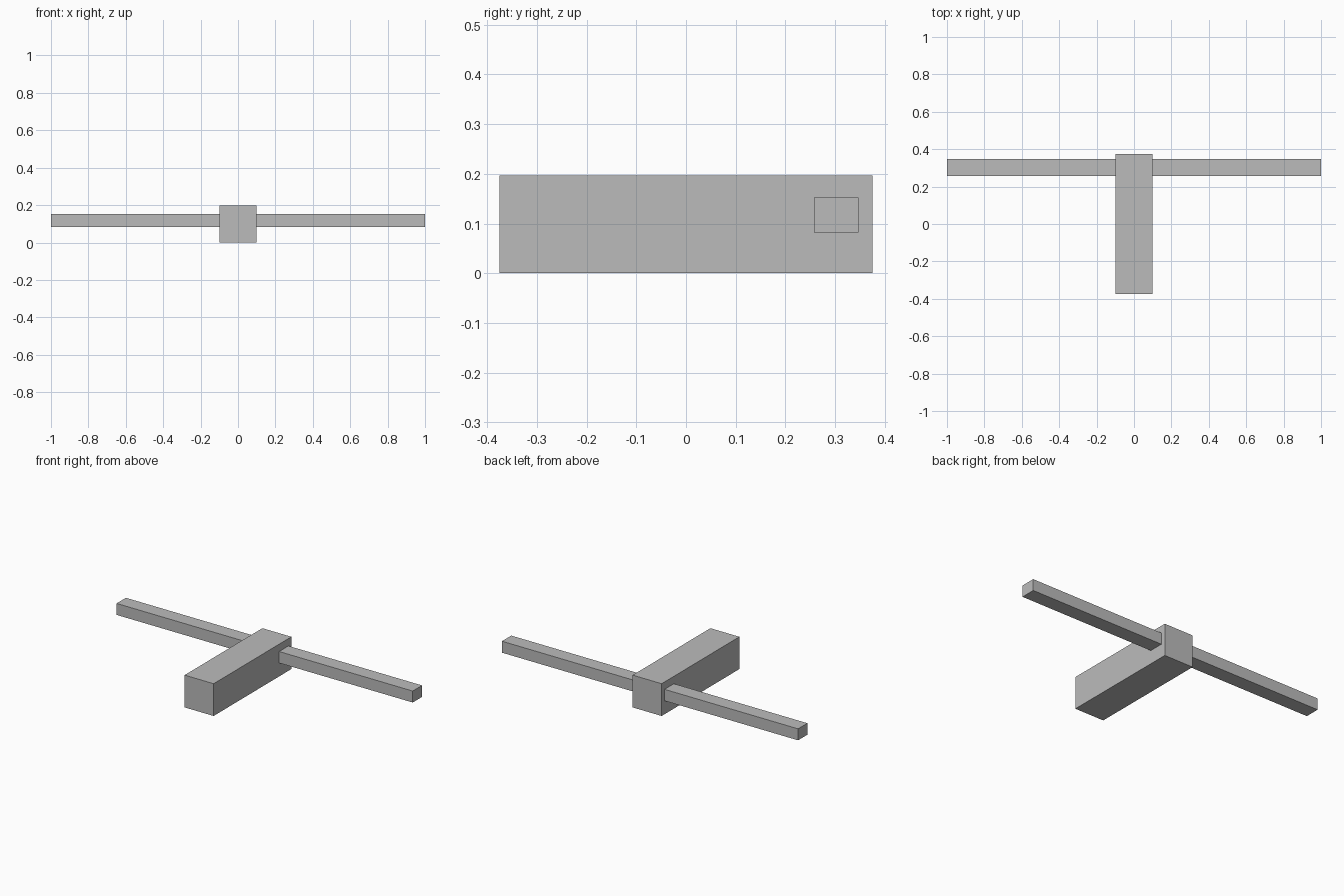
import bpy

if "Cube" in bpy.data.objects:
    bpy.data.objects.remove(bpy.data.objects["Cube"])

# Single plain grey for the whole model
grey = bpy.data.materials.new("plain_grey")
grey.diffuse_color = (0.5, 0.5, 0.5, 1.0)
grey.use_nodes = True
grey.node_tree.nodes["Principled BSDF"].inputs["Base Color"].default_value = grey.diffuse_color


def box(name, low, high):
    """Axis-aligned box between two corners."""
    center = [(a + b) / 2 for a, b in zip(low, high)]
    size = [b - a for a, b in zip(low, high)]
    bpy.ops.mesh.primitive_cube_add(size=1, location=center)
    obj = bpy.context.object
    obj.name = name
    obj.scale = size
    bpy.ops.object.transform_apply(location=False, rotation=False, scale=True)
    obj.data.materials.append(grey)
    return obj


# Long central block
box("body", (-0.098, -0.375, 0.0), (0.098, 0.375, 0.197))

# Thin bar running through the rear of the block
box("crossbar", (-1.0, 0.257, 0.082), (1.0, 0.347, 0.152))
